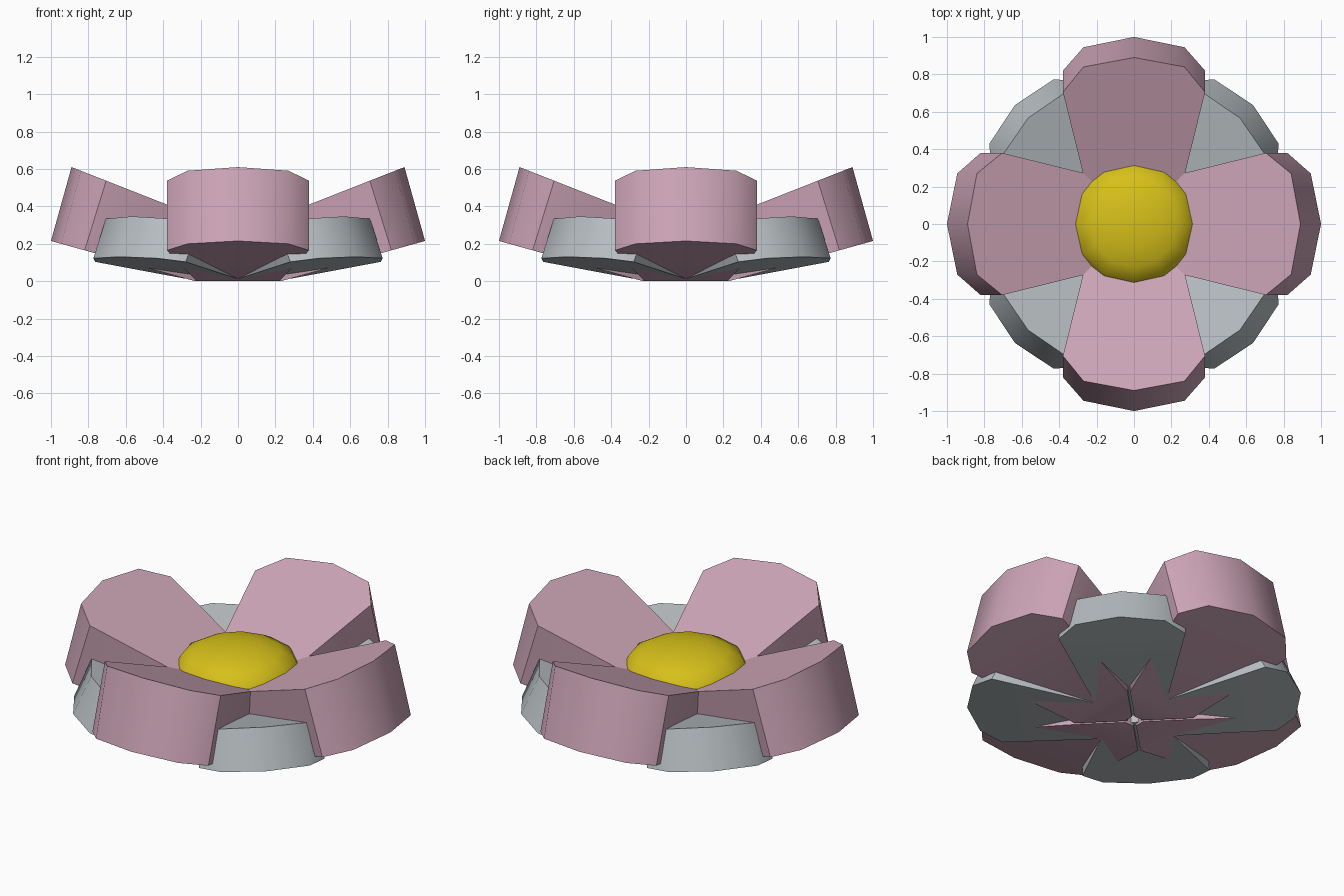
import bpy
import bmesh
from math import pi, radians
from mathutils import Matrix

cube = bpy.data.objects.get("Cube")
if cube:
    bpy.data.objects.remove(cube, do_unlink=True)


def material(name, rgb):
    mat = bpy.data.materials.new(name)
    mat.use_nodes = True
    mat.diffuse_color = (*rgb, 1)
    mat.node_tree.nodes["Principled BSDF"].inputs["Base Color"].default_value = (*rgb, 1)
    return mat


pink = material("dusty_pink", (0.61, 0.375, 0.47))
grey = material("pale_grey", (0.47, 0.51, 0.53))
yellow = material("golden_yellow", (0.68, 0.53, 0.01))


def finish(bm, name, mat, angle):
    bmesh.ops.recalc_face_normals(bm, faces=bm.faces[:])
    mesh = bpy.data.meshes.new(name)
    bm.to_mesh(mesh)
    bm.free()
    mesh.materials.append(mat)
    obj = bpy.data.objects.new(name, mesh)
    bpy.context.collection.objects.link(obj)
    bpy.ops.object.select_all(action="DESELECT")
    obj.select_set(True)
    bpy.context.view_layer.objects.active = obj
    bpy.ops.object.shade_smooth_by_angle(angle=radians(angle))
    return obj


# Half outlines (distance from centre, half width), inner end to tip
UNDERSIDE = [(0.04, 0.03), (0.23, 0.22), (0.82, 0.38), (0.945, 0.27), (1.0, 0)]
UPPERSIDE = [(0.03, 0.03), (0.26, 0.27), (0.705, 0.38), (0.84, 0.27), (0.89, 0)]


def petal(name, mat, turn, size, under_z, under_slope, top_z, top_slope):
    bm = bmesh.new()

    def ring(half, height):
        full = half + [(x, -w) for x, w in reversed(half[:-1])]
        return [bm.verts.new((x * size, w * size, height(x * size))) for x, w in full]

    # the underside is level near the centre and then rises to the tip
    bend = UNDERSIDE[1][0] * size
    low = ring(UNDERSIDE, lambda x: under_z + under_slope * max(0, x - bend))
    high = ring(UPPERSIDE, lambda x: top_z + top_slope * x)
    count = len(low)
    bm.faces.new(low[1:-1])
    bm.faces.new([low[0], low[1], low[-2], low[-1]])
    bm.faces.new(high)
    for i in range(count):
        j = (i + 1) % count
        bm.faces.new([low[i], low[j], high[j], high[i]])
    bm.transform(Matrix.Rotation(turn, 4, "Z"))
    finish(bm, name, mat, 42)


# Four tall petals with four lower ones between them
for i, side in enumerate(("left", "back", "right", "front")):
    petal(side + "_petal", pink, i * pi / 2, 1.0, 0.0, 0.279, 0.26, 0.393)
for i, side in enumerate(("back_left", "back_right", "front_right", "front_left")):
    petal(side + "_lower_petal", grey, (i + 0.5) * pi / 2, 0.9, 0.014, 0.168, 0.122, 0.28)

# Flattened dome in the middle
bm = bmesh.new()
bmesh.ops.create_uvsphere(bm, u_segments=12, v_segments=8, radius=1)
bm.transform(Matrix.Translation((0, 0, 0.35)) @ Matrix.Diagonal((0.33, 0.33, 0.125, 1)))
finish(bm, "flower_centre", yellow, 50)
